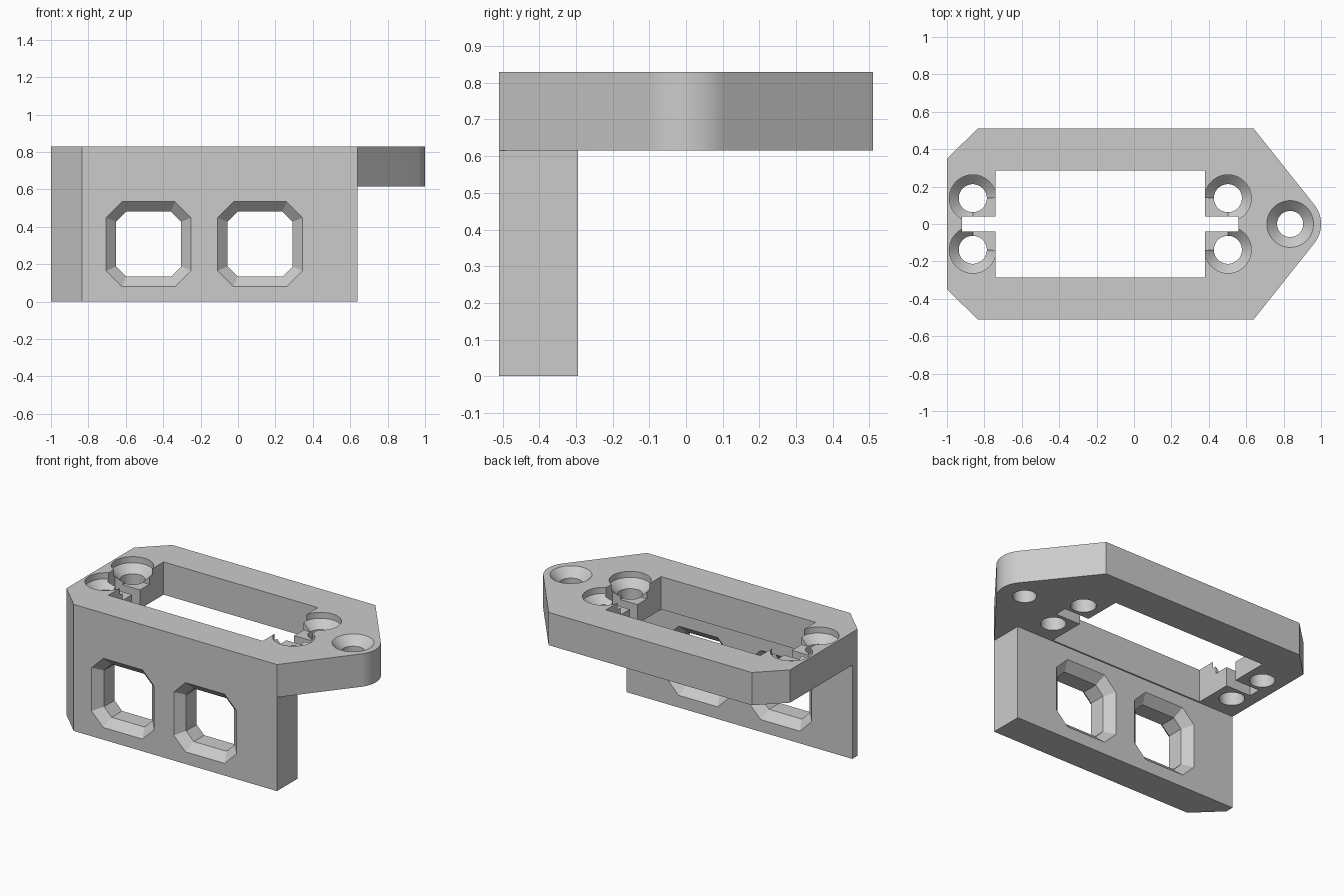
import bpy, bmesh, math

if "Cube" in bpy.data.objects:
    bpy.data.objects.remove(bpy.data.objects["Cube"], do_unlink=True)

grey = bpy.data.materials.new("plain_grey")
grey.use_nodes = True
COLOUR = (0.6, 0.6, 0.6, 1)
grey.diffuse_color = COLOUR
grey.node_tree.nodes["Principled BSDF"].inputs["Base Color"].default_value = COLOUR

TOP, UNDER = 0.83, 0.615      # flange top and underside
HALF = 0.51                   # half depth of the flange
WALL_BACK = -0.295
MID = -0.18                   # centre of the opening
TIP_X, TIP_R = 0.835, 0.165


def loft(name, rings):
    """Closed solid through a stack of equal-sized rings."""
    bm = bmesh.new()
    loops = [[bm.verts.new(p) for p in ring] for ring in rings]
    n = len(loops[0])
    for a, b in zip(loops, loops[1:]):
        for i in range(n):
            j = (i + 1) % n
            bm.faces.new((a[i], a[j], b[j], b[i]))
    bm.faces.new(loops[0][::-1])
    bm.faces.new(loops[-1])
    bmesh.ops.recalc_face_normals(bm, faces=bm.faces[:])
    mesh = bpy.data.meshes.new(name)
    bm.to_mesh(mesh)
    bm.free()
    mesh.materials.append(grey)
    obj = bpy.data.objects.new(name, mesh)
    bpy.context.collection.objects.link(obj)
    return obj


def prism(name, outline, z0, z1):
    return loft(name, [[(x, y, z) for x, y in outline] for z in (z0, z1)])


def box(name, x0, x1, y0, y1, z0, z1):
    return prism(name, [(x0, y0), (x1, y0), (x1, y1), (x0, y1)], z0, z1)


def screw_hole(x, y, profile, segments=48):
    """Turned cutter from (radius, height) pairs."""
    turns = [math.tau * (i + 0.5) / segments for i in range(segments)]
    return loft("hole_cutter", [[(x + r * math.cos(t), y + r * math.sin(t), z)
                                 for t in turns] for r, z in profile])


def octagon(cx, cz, y, half, c):
    h = half - c
    pts = [(half, -h), (half, h), (h, half), (-h, half),
           (-half, h), (-half, -h), (-h, -half), (h, -half)]
    return [(cx + a, y, cz + b) for a, b in pts]


# Outline: chamfered on one end, rounded point on the other
corner_x = 0.64
dx, dy = corner_x - TIP_X, HALF
reach = math.atan2(dy, dx) - math.acos(TIP_R / math.hypot(dx, dy))
STEPS = 20
arc = [(TIP_X + TIP_R * math.cos(a), TIP_R * math.sin(a))
       for a in (reach * (2 * i / STEPS - 1) for i in range(STEPS + 1))]
outline = [(-1, 0.35), (-1, -0.35), (-0.835, -HALF), (corner_x, -HALF)]
outline += arc + [(corner_x, HALF), (-0.835, HALF)]
bracket = prism("mounting_bracket", outline, 0, TOP)

# Space behind the front wall and under the pointed end
cutters = [
    box("rear_cutter", -2, 2, WALL_BACK, 2, -1, UNDER),
    box("point_cutter", corner_x, 2, -2, 0, -1, UNDER),
    # Main opening and the narrow slot running past both its ends
    box("opening_cutter", MID - 0.56, MID + 0.56, -0.286, 0.286, 0.5, 1),
    box("slot_cutter", MID - 0.74, MID + 0.74, -0.04, 0.04, 0.5, 1),
]

# Four recessed screw holes, each with a lowered ledge facing the opening
LEDGE = TOP - 0.09
recessed = [(0.075, 0.5), (0.075, LEDGE), (0.125, TOP - 0.04), (0.125, 1)]
for sx in (-1, 1):
    for sy in (-1, 1):
        x, y = MID + sx * 0.682, sy * 0.138
        cutters.append(screw_hole(x, y, recessed))
        xs, ys = sorted((x, MID + sx * 0.5)), sorted((y, sy * 0.02))
        cutters.append(box("ledge_cutter", *xs, *ys, LEDGE, 1))

# Countersunk hole in the pointed end
cutters.append(screw_hole(TIP_X, 0, [(0.07, 0.5), (0.07, TOP - 0.055),
                                     (0.125, TOP), (0.125, 1)]))

# Two octagonal windows, bevelled on both faces of the wall
BEVEL = 0.053
for cx in (-0.478, 0.118):
    wide, narrow = (0.227, 0.085), (0.174, 0.055)
    stations = [(-0.7, wide), (-HALF, wide), (-HALF + BEVEL, narrow),
                (WALL_BACK - BEVEL, narrow), (WALL_BACK, wide), (-0.2, wide)]
    cutters.append(loft("window_cutter",
                        [octagon(cx, 0.307, y, *size) for y, size in stations]))

# Carve everything out of the solid
bpy.context.view_layer.objects.active = bracket
bracket.select_set(True)
for cutter in cutters:
    cutter.hide_render = True
    mod = bracket.modifiers.new("cut", "BOOLEAN")
    mod.operation, mod.solver, mod.object = "DIFFERENCE", "EXACT", cutter
    bpy.ops.object.modifier_apply(modifier=mod.name)
    bpy.data.objects.remove(cutter, do_unlink=True)

bpy.ops.object.shade_smooth_by_angle(angle=math.radians(25))
